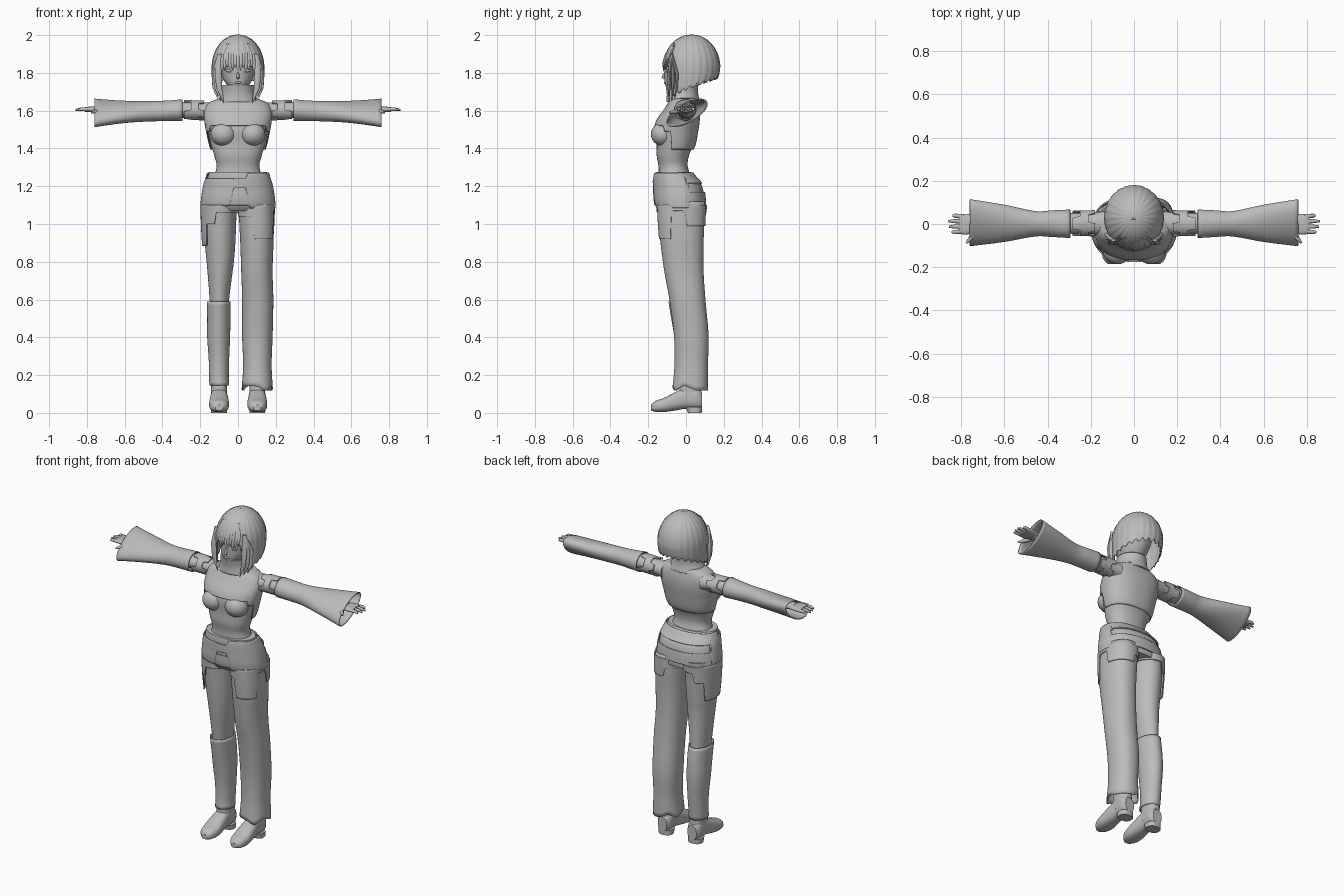
import bpy, bmesh, math
from math import sin, cos, pi
from mathutils import Vector

cube = bpy.data.objects.get("Cube")
if cube:
    bpy.data.objects.remove(cube, do_unlink=True)

grey = bpy.data.materials.new("plain grey")
grey.use_nodes = True
tone = (0.5, 0.5, 0.5, 1)
grey.diffuse_color = tone
grey.node_tree.nodes["Principled BSDF"].inputs["Base Color"].default_value = tone


def finish(name, bm, thick=0, angle=40):
    """Turn a bmesh into a smooth shaded, coloured object."""
    bmesh.ops.recalc_face_normals(bm, faces=bm.faces)
    mesh = bpy.data.meshes.new(name)
    bm.to_mesh(mesh)
    bm.free()
    mesh.materials.append(grey)
    obj = bpy.data.objects.new(name, mesh)
    bpy.context.collection.objects.link(obj)
    bpy.ops.object.select_all(action='DESELECT')
    obj.select_set(True)
    bpy.context.view_layer.objects.active = obj
    bpy.ops.object.shade_smooth_by_angle(angle=math.radians(angle))
    if thick:
        shell = obj.modifiers.new("shell", 'SOLIDIFY')
        shell.thickness = thick
        shell.offset = 0
    return obj


def sample(secs, s):
    """Smoothly interpolate the section bounds at position s."""
    s = min(max(s, secs[0][0]), secs[-1][0])
    i = max(k for k in range(len(secs) - 1) if secs[k][0] <= s)
    p, q = secs[i], secs[i + 1]
    o, r = secs[max(i - 1, 0)], secs[min(i + 2, len(secs) - 1)]
    h = q[0] - p[0]
    t = (s - p[0]) / h
    out = []
    for a, b, c, d in zip(o[1:], p[1:], q[1:], r[1:]):
        m, n = (c - a) / (q[0] - o[0]) * h, (d - b) / (r[0] - p[0]) * h
        out.append(b + t * (m + t * (3 * (c - b) - 2 * m - n + t * (m + n - 2 * (c - b)))))
    return out


def loft(name, secs, axis='z', low=None, high=None, grow=0, slant=0, thick=0,
         power=1, rows=24, n=64, ease=False, ripple=0, flip=1):
    """Skin oval sections (position, min a, max a, min b, max b); low and high trim by direction."""
    bm = bmesh.new()
    rings = []
    for row in range(rows + 1):
        t = row / rows
        t = sin(t * pi / 2) if ease else t
        ring = []
        for k in range(n):
            ang = 2 * pi * k / n
            c, d = cos(ang), sin(ang)
            lo = low(c, d, k) if low else secs[0][0]
            hi = high(c, d, k) if high else secs[-1][0]
            s = lo + (hi - lo) * t
            a0, a1, b0, b1 = sample(secs, s)
            extra = grow + ripple * cos(ang * n / 4)
            ca = math.copysign(abs(c) ** power, c) * ((a1 - a0) / 2 + extra)
            cb = math.copysign(abs(d) ** power, d) * ((b1 - b0) / 2 + extra)
            a, b = (a0 + a1) / 2 + ca, (b0 + b1) / 2 + cb + slant * t * ca
            p = {'z': (a, b, s), 'x': (s, a, b), 'y': (a, s, b)}[axis]
            ring.append(bm.verts.new((p[0] * flip, p[1], p[2])))
        rings.append(ring)
    for lower, upper in zip(rings, rings[1:]):
        for k in range(n):
            j = (k + 1) % n
            bm.faces.new((lower[k], lower[j], upper[j], upper[k]))
    if not thick:
        bm.faces.new(rings[0])
        bm.faces.new(rings[-1])
    return finish(name, bm, thick)


def ball(name, centre, size):
    bm = bmesh.new()
    bmesh.ops.create_uvsphere(bm, u_segments=24, v_segments=16, radius=1)
    for v in bm.verts:
        v.co = Vector(centre) + Vector(x * y for x, y in zip(v.co, size))
    return finish(name, bm)


def strand(name, points, radii, flat=1, sides=8):
    """Tapered tube through a few points, flattened front to back."""
    bm = bmesh.new()
    rings = []
    along = (Vector(points[-1]) - Vector(points[0])).normalized()
    side = along.cross(Vector((0, 1, 0))).normalized()
    deep = along.cross(side)
    for p, r in zip(points, radii):
        rings.append([bm.verts.new(Vector(p) + r * (side * cos(2 * pi * k / sides)
                      + deep * flat * sin(2 * pi * k / sides))) for k in range(sides)])
    for lower, upper in zip(rings, rings[1:]):
        for k in range(sides):
            j = (k + 1) % sides
            bm.faces.new((lower[k], lower[j], upper[j], upper[k]))
    bm.faces.new(rings[0])
    bm.faces.new(rings[-1])
    return finish(name, bm, angle=60)


def even(rows):
    """Sections symmetric about the centre line: (z, half width, front, back)."""
    return [(z, -w, w, f, b) for z, w, f, b in rows]


# Torso and bust
torso = even([(1.2, .15, -.15, .05), (1.3, .113, -.145, .01), (1.36, .125, -.155, .015),
              (1.42, .143, -.155, .04), (1.5, .16, -.16, .055), (1.55, .168, -.145, .062),
              (1.6, .168, -.11, .062), (1.64, .145, -.085, .055), (1.67, .08, -.07, .05),
              (1.75, .055, -.06, .05)])
loft("torso", torso, rows=40, power=.88)
for s in (-1, 1):
    ball("bust", (s * .077, -.122, 1.475), (.068, .064, .062))

# Cropped vest with a stepped hem, and its tall collar
loft("vest", torso, low=lambda c, d, k: 1.52 if d < -.5 else 1.49 if d < -.15 else 1.395,
     high=lambda c, d, k: 1.665, grow=.008, thick=.006, power=.88)
loft("collar", even([(1.645, .105, -.1, .07), (1.69, .085, -.098, .06),
                     (1.735, .08, -.104, .06)]), thick=.008)

# Head and face
loft("head", even([(1.7, .025, -.085, 0), (1.73, .055, -.108, .04), (1.78, .083, -.114, .08),
                   (1.85, .094, -.112, .11), (1.92, .08, -.085, .11)]))
strand("nose", [(0, -.105, 1.81), (0, -.116, 1.79), (0, -.121, 1.775), (0, -.108, 1.765)],
       [.003, .007, .009, .004])
ball("lips", (0, -.111, 1.748), (.018, .006, .006))
for s in (-1, 1):
    ball("eyelid", (s * .042, -.1, 1.812), (.024, .008, .009))

# Bobbed hair: open dome with a ragged, rising hem
dome = [(1.83 + .17 * sin(t), .135 * cos(t), .03 - .148 * cos(t), .03 + .147 * cos(t))
        for t in [pi / 2 * k / 10 for k in range(11)]]
hair = even([(1.62, .095, -.09, .07), (1.7, .126, -.108, .125), (1.77, .134, -.116, .165)] + dome)
loft("hair_cap", hair, low=lambda c, d, k: (1.835 if d < -.74 else 1.672 + .055 * (d + .74))
     + .014 * (k % 4 < 2), rows=40, ease=True, ripple=.0015, thick=.006, n=96)
for k in range(13):
    x = (k - 6) / 6
    strand("fringe_lock", [(x * .05, -.062, 1.955), (x * .075, -.104 + .03 * x * x, 1.9),
           (x * .083, -.121 + .03 * x * x, 1.85), (x * .085, -.119 + .03 * x * x,
           1.8 + .014 * (k % 3))], [.009, .013, .011, .001], .5)
for s in (-1, 1):
    for k in range(3):
        strand("side_lock", [(s * .095, -.075, 1.9), (s * (.105 + .008 * k), -.088 + .02 * k, 1.8),
               (s * (.1 + .01 * k), -.09 + .02 * k, 1.72), (s * (.075 + .017 * k),
               -.09 + .015 * k, 1.64 + .012 * k)], [.012, .018, .015, .001], .5)

# Hips with a layered, uneven wrap
hips = even([(1.05, .18, -.12, .095), (1.1, .188, -.158, .1), (1.2, .175, -.165, .085),
             (1.25, .16, -.165, .045), (1.275, .152, -.162, .025)])
loft("hips", hips, low=lambda c, d, k: 1.07, power=.9)
loft("waist_wrap", hips, low=lambda c, d, k: 1.215 if d > .3 else
     1.085 if c > .25 else 1.19 if c > -.1 else 1.1,
     high=lambda c, d, k: 1.27 if c > .2 or d > 0 else 1.24, grow=.007, thick=.007, power=.9)
loft("hip_band", hips, low=lambda c, d, k: 1.06 if abs(c) > .35 else 1.1,
     high=lambda c, d, k: 1.17, grow=.004, thick=.006, power=.9)

# Wide full-length trouser leg with pocket layer on the left
wide = [(.12, .022, .182, -.07, .113), (.25, .03, .175, -.058, .113), (.4, .025, .18, -.06, .117),
        (.6, .025, .184, -.085, .1), (.75, .02, .18, -.112, .09), (.9, .015, .185, -.132, .09),
        (1, .01, .187, -.14, .094), (1.12, .005, .185, -.145, .098)]
loft("left_trouser", wide, rows=40, thick=.006, power=.9,
     low=lambda c, d, k: .13 + .012 * sin(3 * c + 4 * d))
loft("left_pocket", wide, low=lambda c, d, k: 1.04 if c < -.1 else
     .92 if d < -.4 else .99 if d > .1 else 1.07,
     high=lambda c, d, k: 1.1, grow=.006, thick=.006, power=.9)

# Bare right leg, short with outer pouch, and tall gaiter
slim = [(.5, -.145, -.05, -.07, .08), (.6, -.15, -.047, -.083, .075), (.8, -.166, -.022, -.112, .075),
        (.9, -.176, -.014, -.125, .083), (1, -.182, -.01, -.135, .09), (1.12, -.184, -.005, -.145, .098)]
loft("right_leg", slim, rows=30)
loft("right_short", slim, low=lambda c, d, k: .885 if c < -.75 else 1.0 if c < -.2 else 1.06,
     high=lambda c, d, k: 1.1, grow=.011, thick=.007)
loft("right_gaiter", [(.145, -.148, -.05, -.045, .08), (.18, -.15, -.052, -.04, .083),
     (.28, -.152, -.05, -.042, .092), (.4, -.16, -.045, -.058, .1), (.5, -.16, -.043, -.075, .095),
     (.59, -.161, -.043, -.09, .083)], thick=.006)

# Shoes with ankles and heels
shoe = [(-.185, -.02, .02, .012, .042), (-.165, -.04, .04, .006, .062), (-.12, -.052, .052, .004, .078),
        (-.06, -.05, .05, .012, .108), (0, -.044, .044, .022, .135), (.06, -.043, .043, .022, .135),
        (.085, -.03, .03, .024, .11)]
heel = [(0, -.042, .042, .01, .083), (.03, -.043, .043, .0, .085)]
ankle = [(.06, -.043, .043, -.04, .083), (.13, -.042, .042, -.035, .08), (.24, -.045, .045, -.03, .08)]
for side, x in (("left", .102), ("right", -.1)):
    for part, secs, axis in (("shoe", shoe, 'y'), ("heel", heel, 'z'), ("ankle", ankle, 'z')):
        loft(side + "_" + part, secs, axis, power=.8).location.x = x

# Arms, stepped shoulder bands, flared sleeves and hands
arm = [(.13, -.055, .06, 1.55, 1.645), (.2, -.046, .052, 1.56, 1.643), (.3, -.045, .05, 1.56, 1.645),
       (.45, -.04, .04, 1.56, 1.635), (.6, -.034, .036, 1.57, 1.632), (.75, -.032, .034, 1.588, 1.624)]
sleeve = [(.295, -.062, .064, 1.547, 1.657), (.38, -.057, .06, 1.548, 1.65),
          (.45, -.054, .056, 1.547, 1.647), (.6, -.08, .086, 1.543, 1.644), (.76, -.1, .112, 1.533, 1.643)]
palm = [(.72, -.033, .036, 1.59, 1.62), (.77, -.048, .046, 1.592, 1.622), (.81, -.046, .046, 1.594, 1.619)]
for side, f in (("left", 1), ("right", -1)):
    loft(side + "_arm", arm, 'x', flip=f)
    loft(side + "_band", arm, 'x', low=lambda c, d, k: .18 + .03 * (k // 8 % 2),
         high=lambda c, d, k: .25 + .035 * (k // 11 % 2), grow=.008, thick=.006, flip=f)
    loft(side + "_sleeve", sleeve, 'x', slant=.45, thick=.006, flip=f)
    loft(side + "_hand", palm, 'x', power=.8, flip=f)
    for k, reach in enumerate((.845, .857, .86, .84)):
        y = -.034 + .023 * k
        strand(side + "_finger", [(f * .79, y, 1.607), (f * .83, y * 1.1, 1.608),
               (f * reach, y * 1.1, 1.604)], [.011, .0095, .005])
    strand(side + "_thumb", [(f * .73, -.03, 1.6), (f * .755, -.065, 1.595),
           (f * .775, -.088, 1.59)], [.013, .011, .005])
